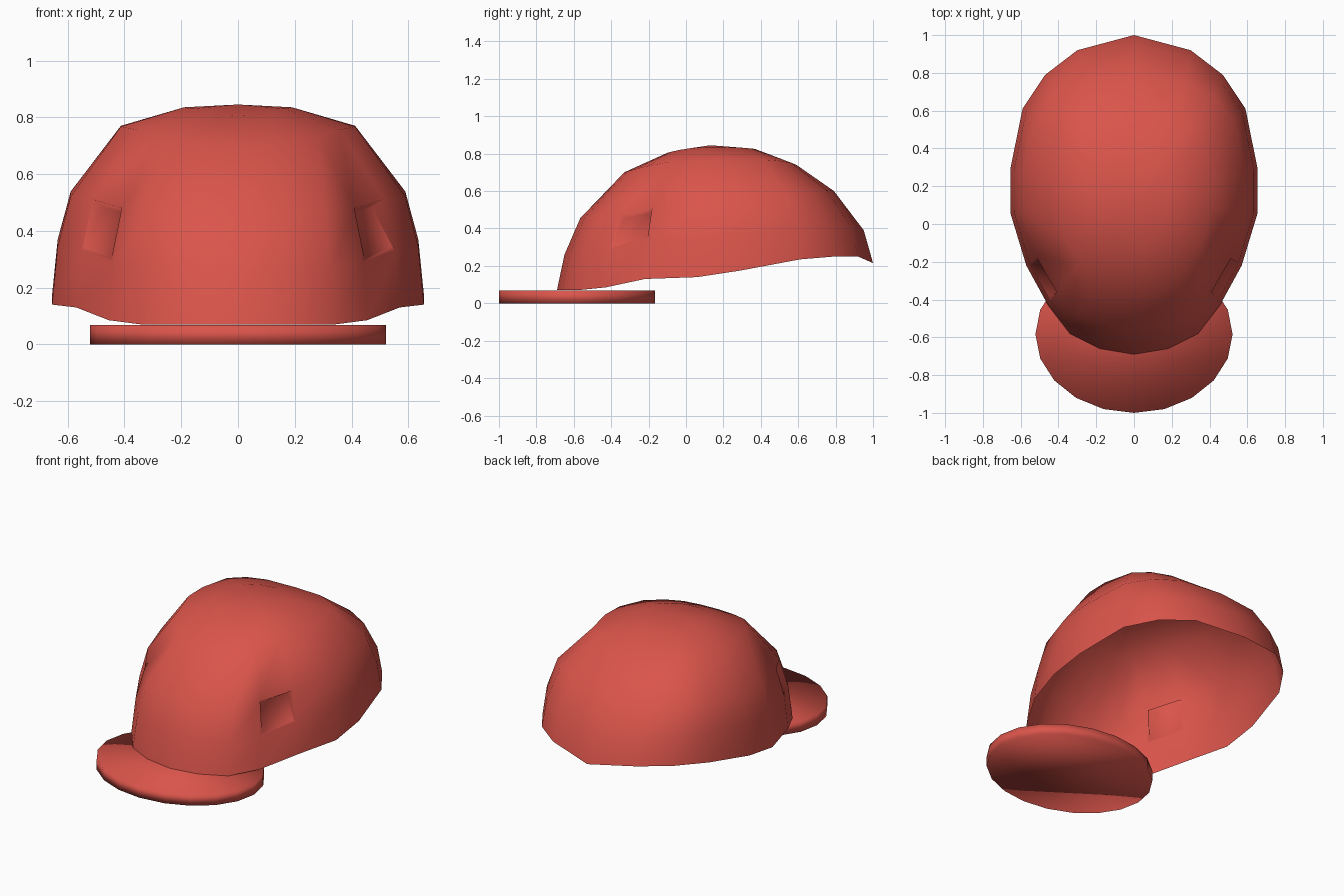
import bpy, bmesh, math
from mathutils import Vector

if "Cube" in bpy.data.objects:
    bpy.data.objects.remove(bpy.data.objects["Cube"])

red = bpy.data.materials.new("red_cloth")
red.diffuse_color = (0.70, 0.09, 0.07, 1)
red.use_nodes = True
red.node_tree.nodes["Principled BSDF"].inputs["Base Color"].default_value = red.diffuse_color


def finish(bm, name):
    bmesh.ops.recalc_face_normals(bm, faces=bm.faces)
    for f in bm.faces:
        f.smooth = True
    mesh = bpy.data.meshes.new(name)
    bm.to_mesh(mesh)
    bm.free()
    mesh.materials.append(red)
    obj = bpy.data.objects.new(name, mesh)
    bpy.context.collection.objects.link(obj)
    return obj


# Crown: right half of the rim from front to back, mirrored to a full loop
half = [(0, -.69, .07), (.18, -.66, .07), (.34, -.58, .07), (.455, -.43, .085),
        (.57, -.22, .13), (.655, .06, .14), (.655, .29, .175), (.59, .61, .235),
        (.47, .79, .25), (.30, .92, .25), (0, 1.0, .215)]
rim = half + [(-x, y, z) for x, y, z in half[-2:0:-1]]
apex = Vector((0, .13, .845))

# Ring factors: side width, front depth, back depth, and rise at front, side, back
rings = [(1, 1, 1, 0, 0, 0),
         (.97, .951, .943, .245, .29, .278),
         (.90, .848, .76, .497, .54, .611),
         (.63, .561, .53, .813, .89, .833),
         (.29, .28, .276, .948, .986, .968)]


def ring_point(p, ring):
    sx, fy, by, hf, hs, hb = ring
    x, y, z = p
    dy = y - apex.y
    w = (dy / (.82 if dy < 0 else .87)) ** 2
    k = fy if dy < 0 else by
    k = k * w + sx * (1 - w)
    h = (hf if dy < 0 else hb) * w + hs * (1 - w)
    return x * sx, apex.y + dy * k, z + (apex.z - z) * h


bm = bmesh.new()
loops = [[bm.verts.new(ring_point(p, r)) for p in rim] for r in rings]
top = bm.verts.new(apex)
n = len(rim)
panels = {}
for j in range(len(rings) - 1):
    for i in range(n):
        k = (i + 1) % n
        panels[j, i] = bm.faces.new((loops[j][i], loops[j][k],
                                     loops[j + 1][k], loops[j + 1][i]))
for i in range(n):
    bm.faces.new((loops[-1][i], loops[-1][(i + 1) % n], top))

# Small dents at both temples, overhung along their upper edge
bm.normal_update()
for i in (3, n - 4):
    face = panels[1, i]
    normal = face.normal.copy()
    bmesh.ops.inset_individual(bm, faces=[face], thickness=.02)
    for v in sorted(face.verts, key=lambda v: v.co.z)[2:]:
        v.co -= normal * .045
finish(bm, "crown")

# Brim: flat oval disc under the front of the crown
bm = bmesh.new()
bmesh.ops.create_cone(bm, cap_ends=True, segments=20, radius1=1, radius2=1, depth=1)
for v in bm.verts:
    v.co = Vector((v.co.x * .522, v.co.y * .417 - .583, (v.co.z + .5) * .068))
finish(bm, "brim")
